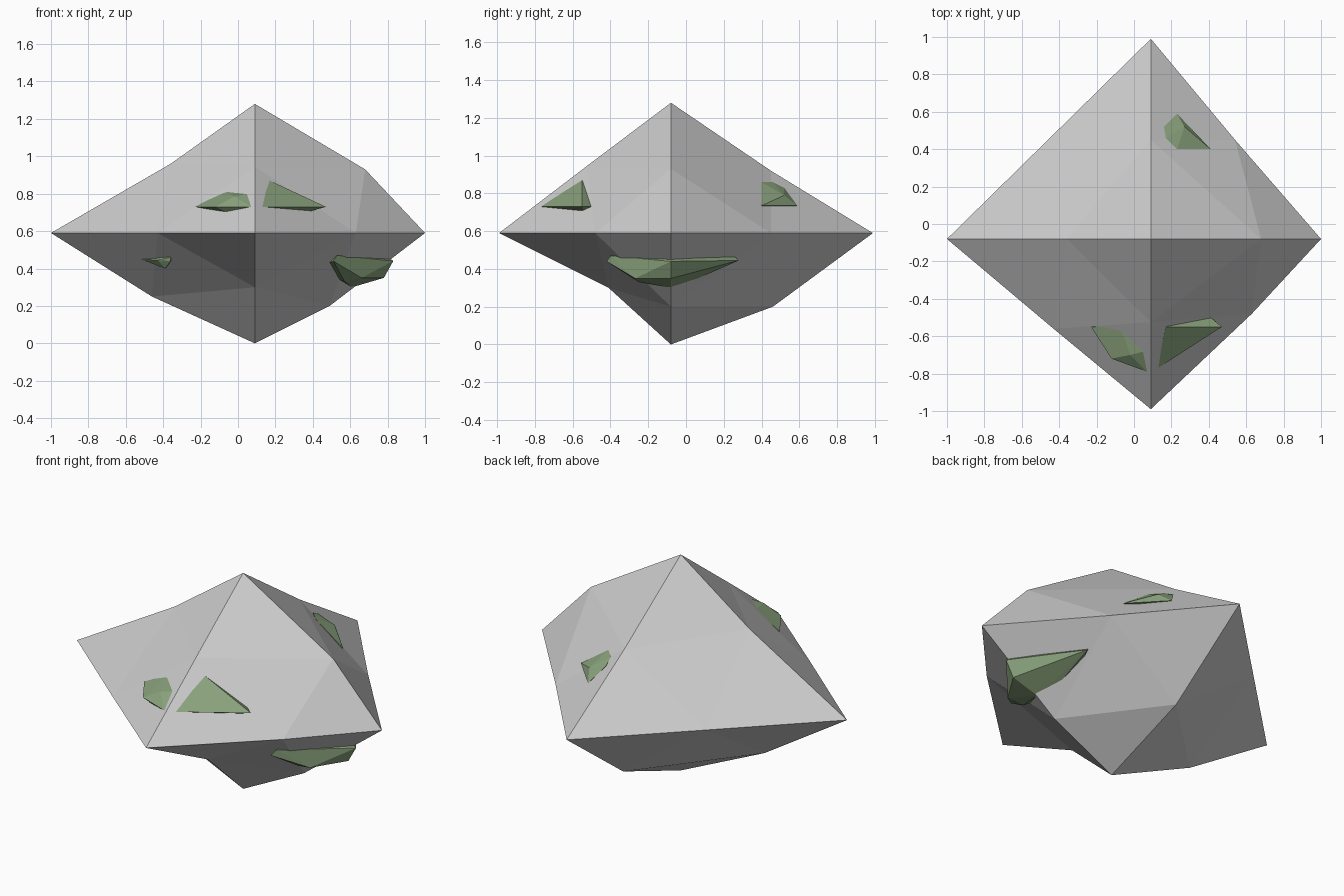
import bpy, bmesh

if "Cube" in bpy.data.objects:
    bpy.data.objects.remove(bpy.data.objects["Cube"])

def finish(name, bm, mat=None):
    bmesh.ops.recalc_face_normals(bm, faces=bm.faces)
    me = bpy.data.meshes.new(name)
    bm.to_mesh(me)
    bm.free()
    ob = bpy.data.objects.new(name, me)
    bpy.context.collection.objects.link(ob)
    if mat:
        me.materials.append(mat)
    return ob

# Boulder: octahedron, each face split in four, with nudged edge midpoints
corner = {'L': (-1, -.08, .59), 'R': (1, -.08, .59), 'F': (.09, -.99, .59),
          'B': (.09, .99, .59), 'T': (.09, -.08, 1.28), 'D': (.09, -.08, 0)}
middle = {'LT': (-.36, -.08, .96), 'RT': (.68, -.08, .93),
          'FT': (.09, -.525, .945), 'BT': (.09, .45, .92),
          'LD': (-.46, -.08, .25), 'RD': (.49, -.08, .2),
          'FD': (.09, -.41, .3), 'BD': (.09, .46, .2),
          'LF': (-.43, -.56, .59), 'RF': (.63, -.48, .59),
          'LB': (-.455, .455, .59), 'RB': (.54, .45, .59)}
bm = bmesh.new()
v = {k: bm.verts.new(p) for k, p in {**corner, **middle}.items()}
for a in 'LR':
    for b in 'FB':
        for c in 'TD':
            ab, bc, ac = a + b, b + c, a + c
            for tri in ((a, ab, ac), (b, ab, bc), (c, ac, bc), (ab, bc, ac)):
                bm.faces.new([v[k] for k in tri])
finish("boulder", bm)

# Moss patches: faceted lumps half buried in the boulder
moss = bpy.data.materials.new("moss_green")
moss.diffuse_color = (.25, .36, .2, 1)
moss.use_nodes = True
moss.node_tree.nodes["Principled BSDF"].inputs["Base Color"].default_value = moss.diffuse_color

def patch(name, pts):
    bm = bmesh.new()
    for p in pts:
        bm.verts.new(p)
    res = bmesh.ops.convex_hull(bm, input=bm.verts)
    loose = [x for x in bm.verts if not x.link_faces]
    bmesh.ops.delete(bm, geom=loose, context='VERTS')
    finish(name, bm, moss)

patch("moss_front_left", [
    (-.23, -.55, .73), (-.12, -.72, .73), (.07, -.79, .73), (.06, -.68, .80),
    (-.07, -.55, .815), (-.06, -.71, .70), (-.02, -.70, .785), (0, -.52, .70)])
patch("moss_front_right", [
    (.17, -.55, .87), (.12, -.775, .73), (.47, -.55, .73),
    (.17, -.30, .73), (.17, -.55, .645)])
patch("moss_back_right", [
    (.16, .52, .83), (.23, .59, .735), (.41, .40, .735), (.23, .40, .86),
    (.17, .46, .86), (.27, .52, .79), (.25, .40, .72)])
patch("moss_lower_right", [
    (.83, -.08, .44), (.78, -.08, .35), (.66, -.27, .35), (.57, -.25, .33),
    (.61, -.08, .30), (.56, .04, .34), (.56, .28, .445), (.54, .26, .465),
    (.51, -.42, .44), (.53, -.40, .47), (.80, -.08, .465), (.4, -.08, .4)])
patch("moss_lower_left", [
    (-.52, -.30, .45), (-.43, -.39, .445), (-.36, -.42, .46), (-.36, -.415, .44),
    (-.39, -.37, .40), (-.40, -.39, .465), (-.35, -.25, .44)])
